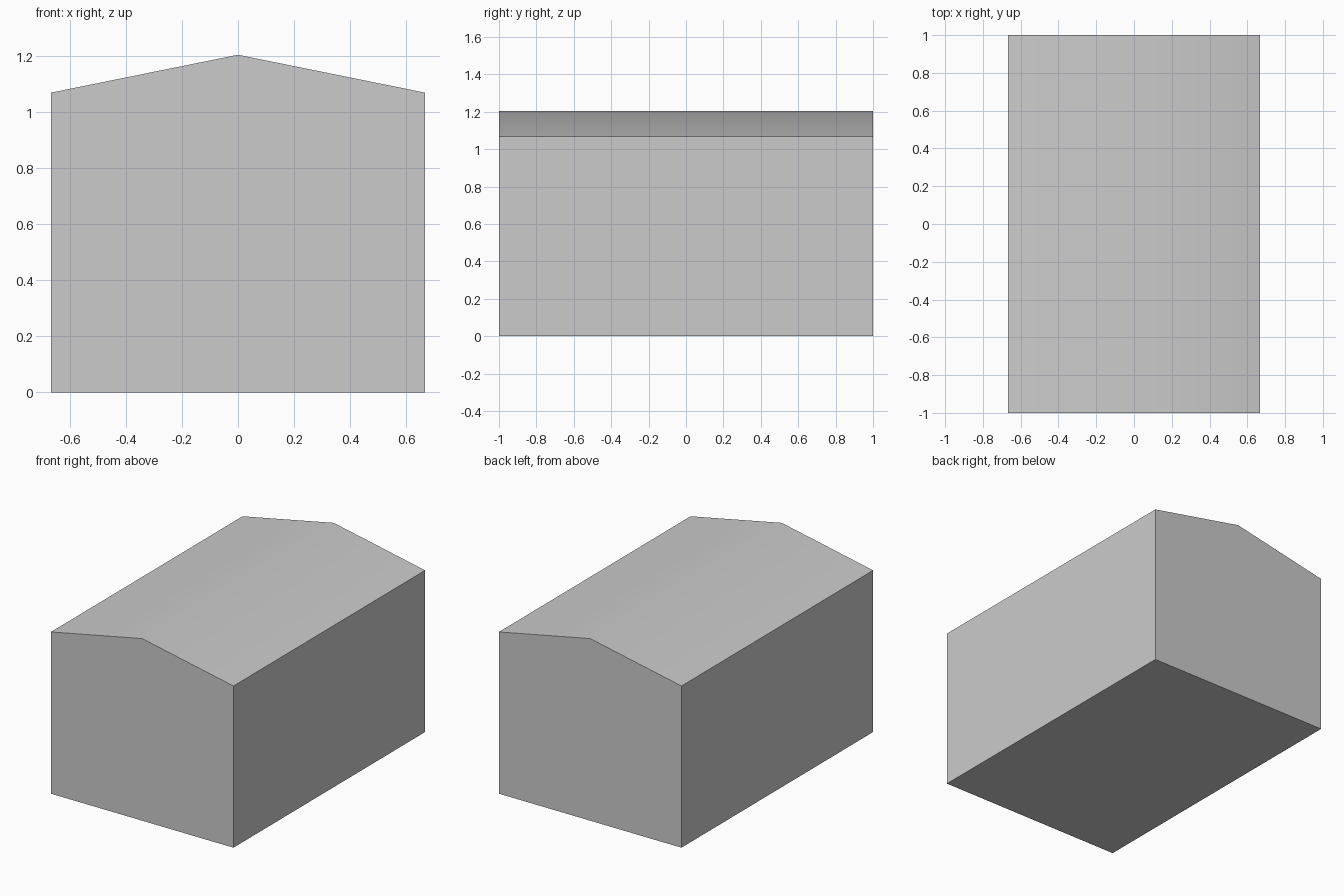
import bpy
import bmesh
from math import radians

if "Cube" in bpy.data.objects:
    bpy.data.objects.remove(bpy.data.objects["Cube"])

HALF_W, HALF_L, EAVE, RIDGE = 0.667, 1.0, 1.068, 1.203

# Gabled end profile in the x-z plane, extruded along y
profile = [(-HALF_W, 0), (HALF_W, 0), (HALF_W, EAVE), (0, RIDGE), (-HALF_W, EAVE)]
bm = bmesh.new()
front = bm.faces.new([bm.verts.new((x, -HALF_L, z)) for x, z in profile])
result = bmesh.ops.extrude_face_region(bm, geom=[front], use_keep_orig=True)
back_verts = [v for v in result["geom"] if isinstance(v, bmesh.types.BMVert)]
bmesh.ops.translate(bm, verts=back_verts, vec=(0, 2 * HALF_L, 0))
bmesh.ops.recalc_face_normals(bm, faces=bm.faces)

mesh = bpy.data.meshes.new("gabled_block")
bm.to_mesh(mesh)
bm.free()
block = bpy.data.objects.new("gabled_block", mesh)
bpy.context.collection.objects.link(block)

# Soft ridge, sharp eaves and corners
bpy.context.view_layer.objects.active = block
block.select_set(True)
bpy.ops.object.shade_smooth_by_angle(angle=radians(30))
